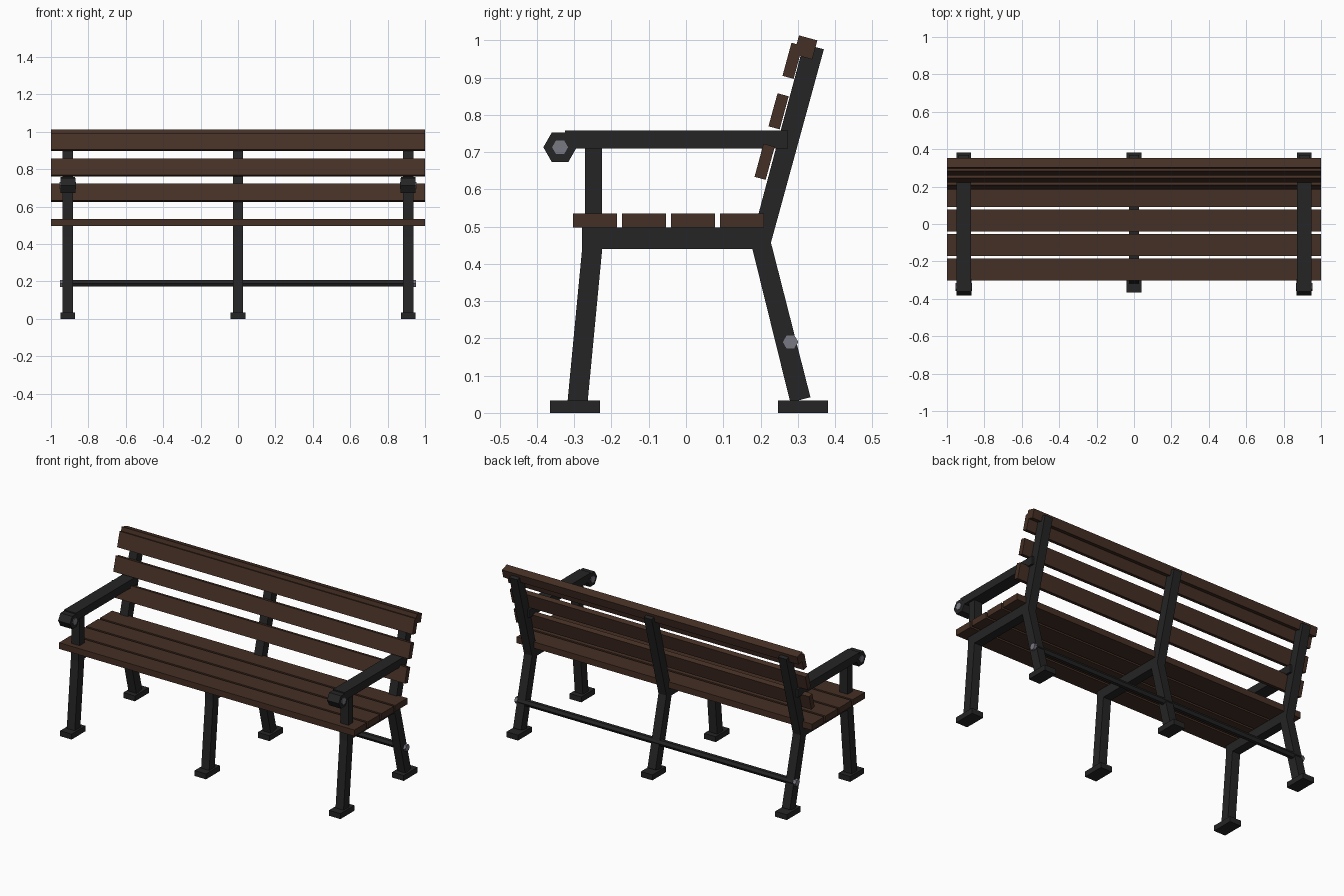
import bpy
import math

if "Cube" in bpy.data.objects:
    bpy.data.objects.remove(bpy.data.objects["Cube"])


def material(name, rgb):
    m = bpy.data.materials.new(name)
    m.diffuse_color = (*rgb, 1)
    m.use_nodes = True
    m.node_tree.nodes["Principled BSDF"].inputs["Base Color"].default_value = m.diffuse_color
    return m


WOOD = material("brown wood", (0.060, 0.029, 0.018))
IRON = material("dark iron", (0.018, 0.018, 0.019))
STEEL = material("grey steel", (0.19, 0.19, 0.225))


def extrude_x(name, profile, x, width, mat):
    """Prism with a (y, z) profile, centred on x."""
    n = len(profile)
    verts = [(x + s * width / 2, y, z) for s in (-1, 1) for y, z in profile]
    faces = [tuple(range(n))[::-1], tuple(range(n, 2 * n))]
    faces += [(i, (i + 1) % n, n + (i + 1) % n, n + i) for i in range(n)]
    # Profiles run counter-clockwise in the y-z plane
    me = bpy.data.meshes.new(name)
    me.from_pydata(verts, [], faces)
    me.materials.append(mat)
    ob = bpy.data.objects.new(name, me)
    bpy.context.collection.objects.link(ob)
    return ob


def rect(y, z, w, h, tilt=0.0):
    """Rectangle centred on (y, z), leaning back by tilt."""
    c, s = math.cos(tilt), math.sin(tilt)
    pts = [(-w / 2, -h / 2), (w / 2, -h / 2), (w / 2, h / 2), (-w / 2, h / 2)]
    return [(y + a * c + b * s, z - a * s + b * c) for a, b in pts]


def hexagon(y, z, r):
    return [(y + r * math.cos(i * math.pi / 3), z + r * math.sin(i * math.pi / 3))
            for i in range(6)]


TILT = math.radians(15.3)

# Three iron frames: feet, legs, seat rail and back upright
for x in (-0.91, 0, 0.91):
    extrude_x("front_foot", rect(-0.298, 0.0165, 0.134, 0.033), x, 0.078, IRON)
    extrude_x("back_foot", rect(0.314, 0.0165, 0.134, 0.033), x, 0.078, IRON)
    extrude_x("front_leg", [(-0.318, 0.03), (-0.264, 0.03), (-0.223, 0.46), (-0.277, 0.46)],
              x, 0.054, IRON)
    extrude_x("back_leg", [(0.280, 0.028), (0.334, 0.042), (0.228, 0.457), (0.174, 0.457)],
              x, 0.054, IRON)
    extrude_x("seat_rail", [(-0.279, 0.44), (0.200, 0.44), (0.228, 0.457), (0.20, 0.497),
                            (-0.279, 0.497)], x, 0.054, IRON)
    extrude_x("back_upright", [(0.174, 0.457), (0.228, 0.457), (0.370, 0.976), (0.316, 0.990)],
              x, 0.054, IRON)

# Armrests with hexagonal rolled ends and bolts
for x in (-0.91, 0.91):
    extrude_x("arm_post", rect(-0.248, 0.605, 0.046, 0.22), x, 0.054, IRON)
    extrude_x("armrest", rect(-0.0255, 0.734, 0.599, 0.049), x, 0.079, IRON)
    extrude_x("arm_roll", hexagon(-0.338, 0.713, 0.045), x, 0.08, IRON)
    extrude_x("arm_bolt", hexagon(-0.338, 0.713, 0.0215), x, 0.088, STEEL)

# Rear tie bar and its end bolts
extrude_x("tie_bar", hexagon(0.28, 0.19, 0.02), 0, 1.86, IRON)
for s in (-1, 1):
    extrude_x("tie_bolt", hexagon(0.28, 0.19, 0.0215), s * 0.943, 0.018, STEEL)

# Seat slats
for i in range(4):
    extrude_x("seat_slat", rect(-0.244 + 0.1315 * i, 0.516, 0.118, 0.038), 0, 2, WOOD)

# Back slats and top rail
for i in range(3):
    extrude_x("back_slat", rect(0.211 + 0.0375 * i, 0.674 + 0.1355 * i, 0.031, 0.092, TILT),
              0, 2, WOOD)
extrude_x("top_rail", rect(0.321, 0.981, 0.051, 0.053, TILT), 0, 2, WOOD)
